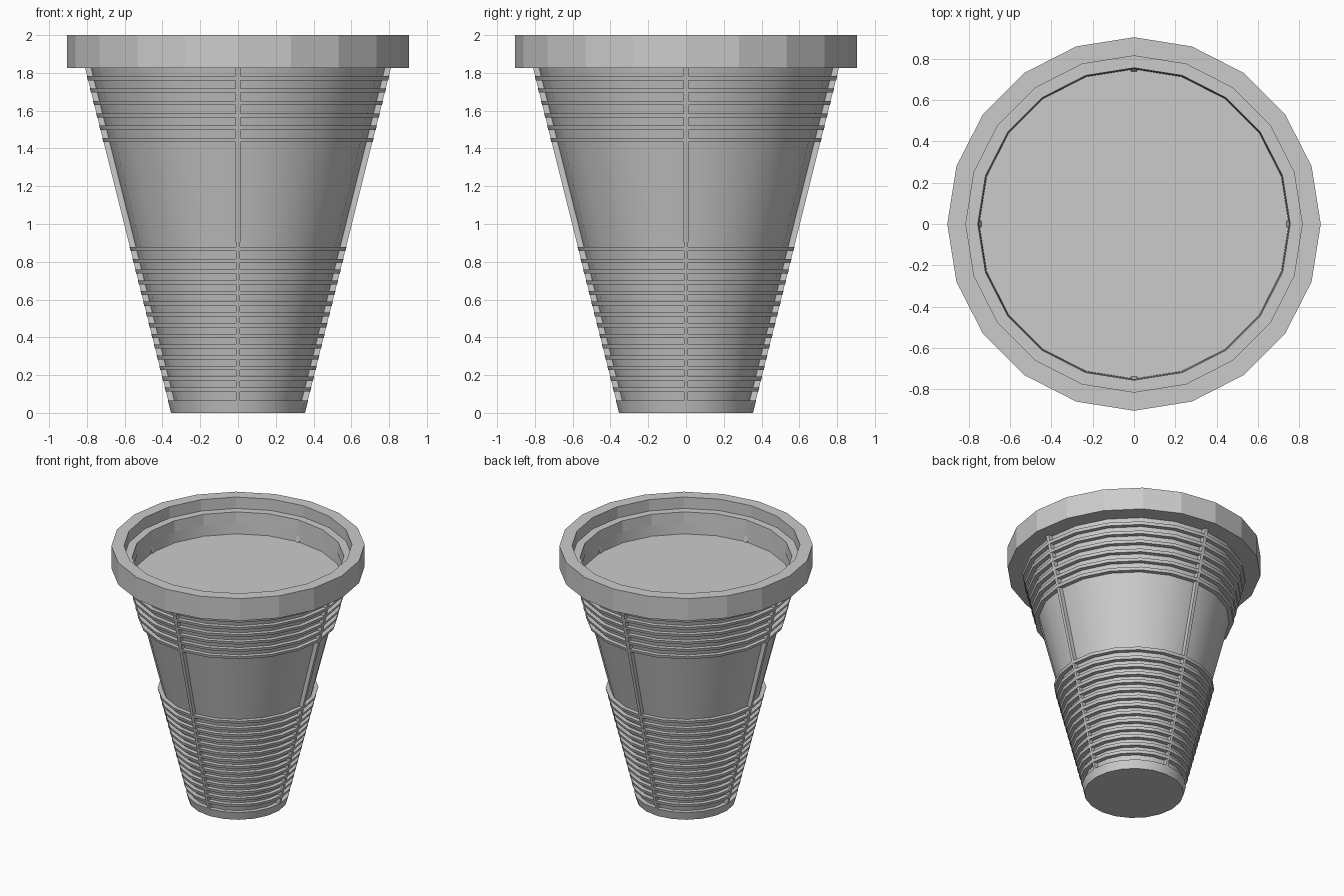
import bpy, bmesh, math

if "Cube" in bpy.data.objects:
    bpy.data.objects.remove(bpy.data.objects["Cube"])

SIDES = 20


def radius(z):
    # outer taper of the basket
    return 0.355 + 0.25 * z


def make_object(name, bm, smooth):
    bmesh.ops.recalc_face_normals(bm, faces=bm.faces)
    me = bpy.data.meshes.new(name)
    bm.to_mesh(me)
    bm.free()
    ob = bpy.data.objects.new(name, me)
    bpy.context.collection.objects.link(ob)
    if smooth:
        bpy.ops.object.select_all(action='DESELECT')
        bpy.context.view_layer.objects.active = ob
        ob.select_set(True)
        bpy.ops.object.shade_smooth_by_angle(angle=math.radians(30))
    return ob


def lathe(name, profile, smooth=True, closed=False):
    # revolve (r, z) points; open profiles get capped at both ends
    bm = bmesh.new()
    loops = []
    for r, z in profile:
        loops.append([bm.verts.new((r * math.cos(2 * math.pi * i / SIDES),
                                    r * math.sin(2 * math.pi * i / SIDES), z))
                      for i in range(SIDES)])
    pairs = list(zip(loops, loops[1:]))
    if closed:
        pairs.append((loops[-1], loops[0]))
    for a, b in pairs:
        for i in range(SIDES):
            j = (i + 1) % SIDES
            bm.faces.new((a[i], a[j], b[j], b[i]))
    if not closed:
        bm.faces.new(loops[0])
        bm.faces.new(loops[-1])
    return make_object(name, bm, smooth)


# Tapered body: solid foot, recessed wall with stacked thin rings, inner floor
DEPTH = 0.032
RING = 0.022
ring_bottoms = [0.113 + 0.0567 * i for i in range(13)] + [0.857]
ring_bottoms += [1.433 + 0.0655 * i for i in range(6)]
profile = [(radius(0), 0), (radius(0.065), 0.065), (radius(0.065) - DEPTH, 0.065)]
for z in ring_bottoms:
    t = z + RING
    profile += [(radius(z) - DEPTH, z), (radius(z), z),
                (radius(t), t), (radius(t) - DEPTH, t)]
profile += [(radius(1.84) - DEPTH, 1.84), (0.755, 1.84), (0.75, 1.74)]
lathe("basket_body", profile)

# Rim collar with a stepped inner ledge
lathe("rim", [(0.905, 1.825), (0.905, 2.0), (0.815, 2.0), (0.815, 1.91),
              (0.757, 1.91), (0.752, 1.825)], smooth=False, closed=True)

# Four slanted vertical ribs
for k in range(4):
    bm = bmesh.new()
    a = k * math.pi / 2
    rings = []
    for z, w in ((0.05, 0.010), (1.84, 0.014)):
        ro, ri = radius(z) - 0.002, radius(z) - 0.05
        rings.append([bm.verts.new((r * math.cos(a) - s * math.sin(a),
                                    r * math.sin(a) + s * math.cos(a), z))
                      for r, s in ((ri, -w), (ro, -w), (ro, w), (ri, w))])
    lo, hi = rings
    bm.faces.new(lo)
    bm.faces.new(hi)
    for i in range(4):
        j = (i + 1) % 4
        bm.faces.new((lo[i], lo[j], hi[j], hi[i]))
    make_object("vertical_rib_%d" % (k + 1), bm, False)
